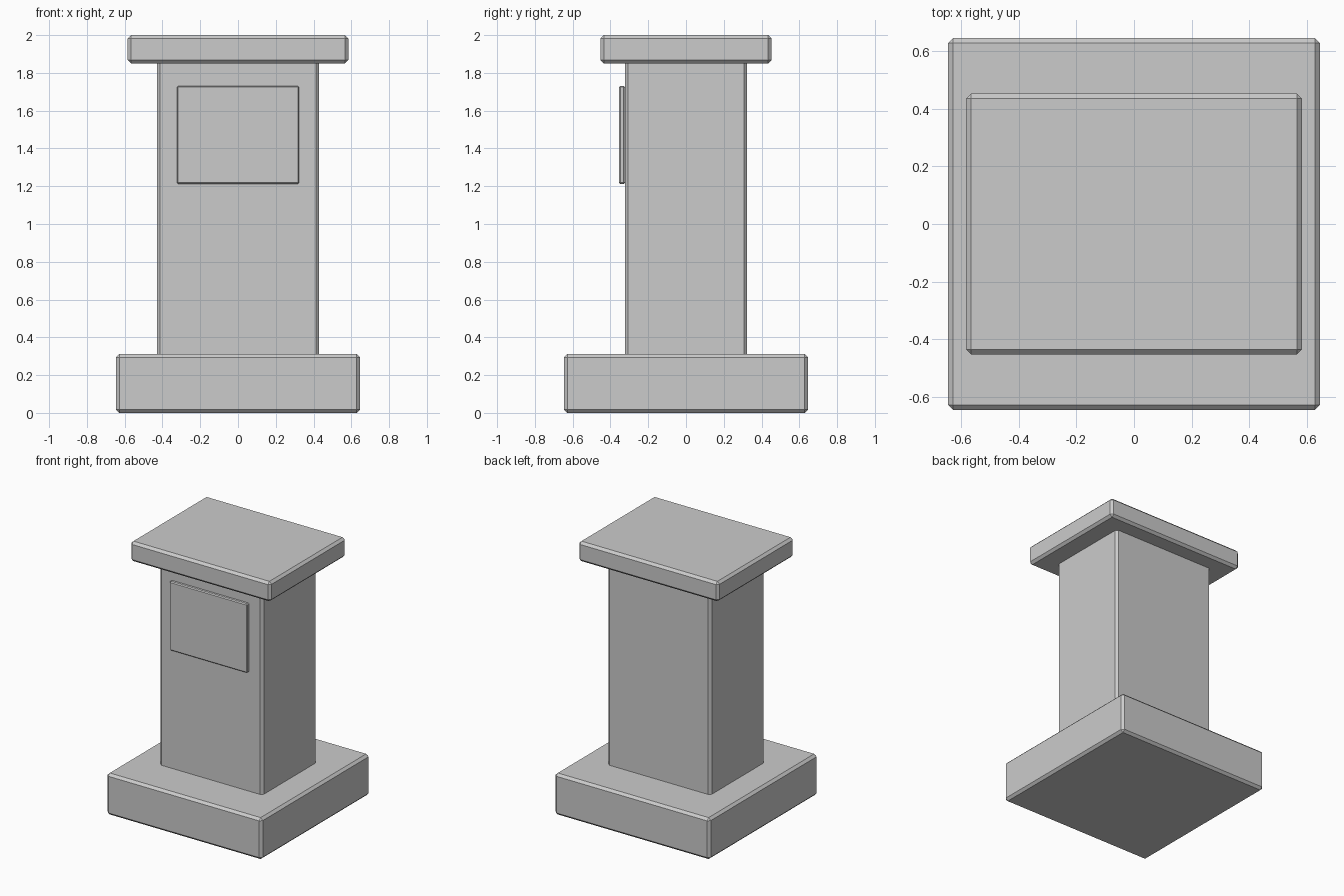
import bpy
import bmesh
from mathutils import Vector

if "Cube" in bpy.data.objects:
    bpy.data.objects.remove(bpy.data.objects["Cube"])


def chamfered_box(name, low, high, bevel):
    """Box between two corners with flat single-segment chamfers."""
    low, high = Vector(low), Vector(high)
    size, centre = high - low, (low + high) / 2
    bm = bmesh.new()
    bmesh.ops.create_cube(bm, size=1)
    for v in bm.verts:
        v.co = Vector(v.co[i] * size[i] for i in range(3))
    bmesh.ops.bevel(bm, geom=bm.edges[:], offset=bevel, segments=1,
                    affect='EDGES')
    mesh = bpy.data.meshes.new(name)
    bm.to_mesh(mesh)
    bm.free()
    obj = bpy.data.objects.new(name, mesh)
    obj.location = centre
    bpy.context.collection.objects.link(obj)
    return obj


# Square plinth
chamfered_box("base", (-0.646, -0.646, 0), (0.646, 0.646, 0.312), 0.018)
# Column, its ends sunk into the base and cap
chamfered_box("column", (-0.43, -0.324, 0.29), (0.43, 0.324, 1.87), 0.018)
# Overhanging cap
chamfered_box("cap", (-0.584, -0.453, 1.85), (0.584, 0.453, 2.0), 0.018)
# Thin blank plaque on the front
chamfered_box("front_plaque", (-0.324, -0.354, 1.212), (0.324, -0.323, 1.731), 0.007)
